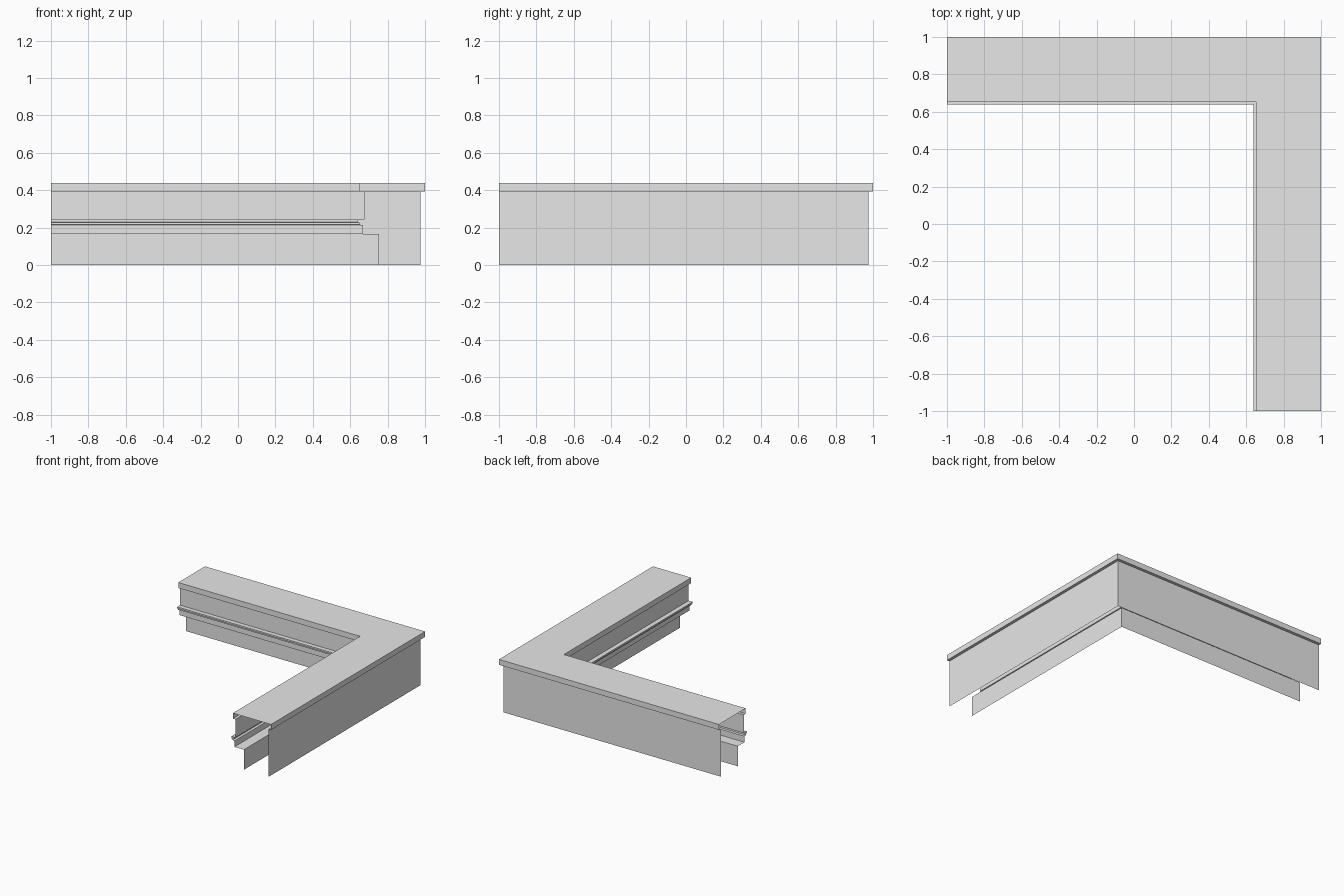
import bpy

cube = bpy.data.objects.get("Cube")
if cube:
    bpy.data.objects.remove(cube, do_unlink=True)

# One plain grey for the whole cornice
grey = bpy.data.materials.new("light_grey")
grey.use_nodes = True
colour = (0.8, 0.8, 0.8, 1)
grey.diffuse_color = colour
grey.node_tree.nodes["Principled BSDF"].inputs["Base Color"].default_value = colour


def sweep_corner(name, profile):
    """Sweep an open (inset, height) profile round the mitred corner."""
    verts, faces = [], []
    for inset, z in profile:
        edge = 1 - inset
        verts += [(-1, edge, z), (edge, edge, z), (edge, -1, z)]
    for i in range(len(profile) - 1):
        for arm in range(2):
            a = 3 * i + arm
            faces.append((a, a + 3, a + 4, a + 1))
    mesh = bpy.data.meshes.new(name)
    mesh.from_pydata(verts, [], faces)
    mesh.materials.append(grey)
    obj = bpy.data.objects.new(name, mesh)
    bpy.context.collection.objects.link(obj)
    return obj


# Back wall, from the ground up to the overhanging cap
sweep_corner("outer_wall", [(0.024, 0), (0.024, 0.393)])

# Hollow cap with a lip on both sides
sweep_corner("top_cap", [
    (0.024, 0.393), (0, 0.393), (0, 0.438),
    (0.347, 0.438), (0.347, 0.393), (0.324, 0.393)])

# Inner frieze, stepped moulding and recessed base
sweep_corner("inner_frieze", [(0.324, 0.393), (0.324, 0.243)])
sweep_corner("stepped_moulding", [
    (0.324, 0.243), (0.361, 0.243), (0.361, 0.23), (0.351, 0.228),
    (0.351, 0.216), (0.332, 0.214), (0.332, 0.165)])
sweep_corner("recessed_base", [(0.332, 0.165), (0.246, 0.165), (0.246, 0)])
